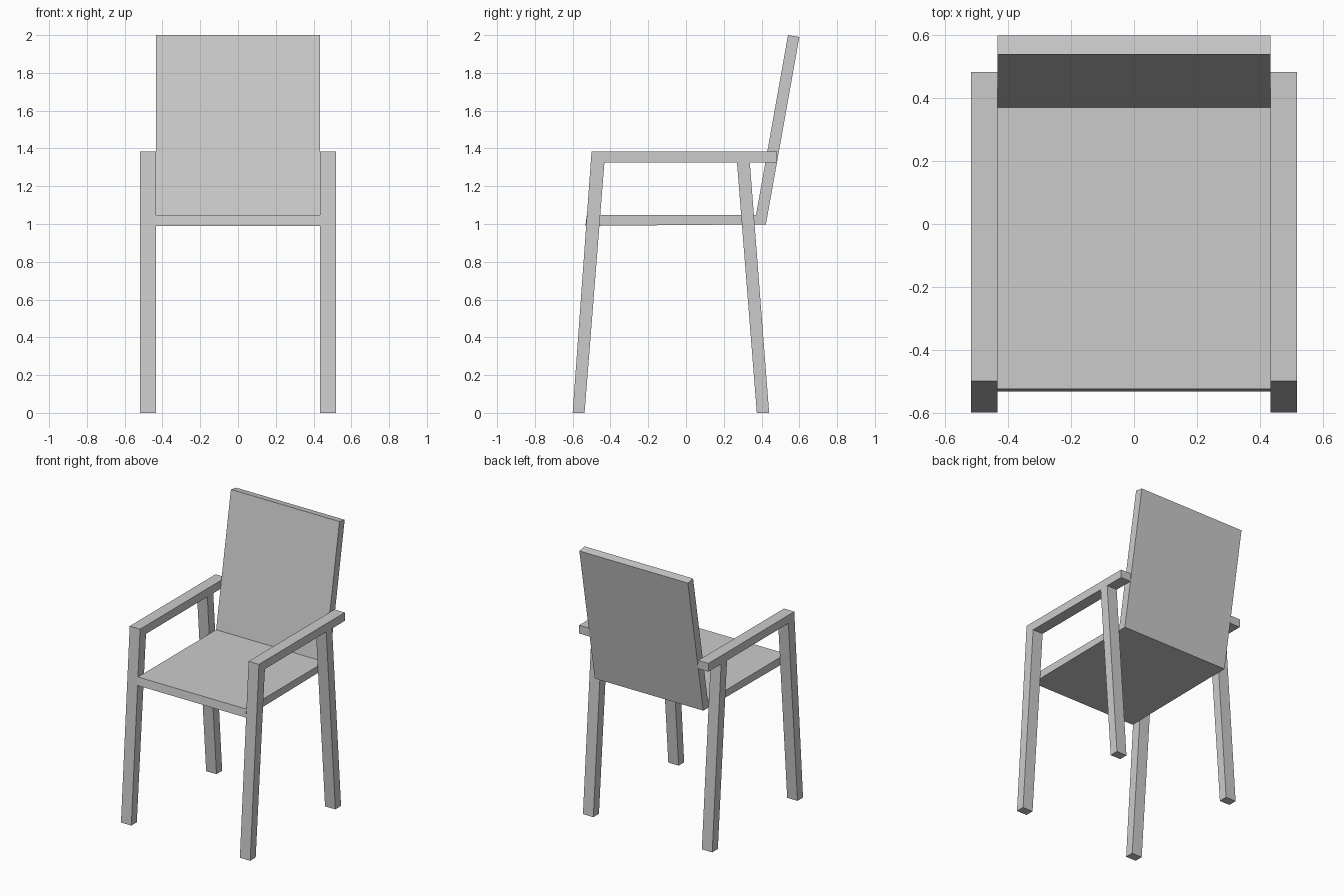
import bpy
import bmesh

if "Cube" in bpy.data.objects:
    bpy.data.objects.remove(bpy.data.objects["Cube"])


def slab(name, profile, x0, x1, mirror=False):
    """Extrude a side (y, z) profile from x0 to x1, optionally mirrored in x."""
    bm = bmesh.new()
    face = bm.faces.new([bm.verts.new((x0, y, z)) for y, z in profile])
    ext = bmesh.ops.extrude_face_region(bm, geom=[face], use_keep_orig=True)
    moved = [v for v in ext["geom"] if isinstance(v, bmesh.types.BMVert)]
    bmesh.ops.translate(bm, verts=moved, vec=(x1 - x0, 0, 0))
    bmesh.ops.recalc_face_normals(bm, faces=bm.faces)
    mesh = bpy.data.meshes.new(name)
    bm.to_mesh(mesh)
    bm.free()
    obj = bpy.data.objects.new(name, mesh)
    bpy.context.collection.objects.link(obj)
    if mirror:
        mod = obj.modifiers.new("Mirror", "MIRROR")
        mod.use_mirror_merge = False
    return obj


INNER, OUTER = 0.435, 0.518

# Front legs bending into the armrests
slab("front_legs_and_armrests",
     [(-0.60, 0), (-0.537, 0), (-0.432, 1.325), (0.483, 1.325),
      (0.483, 1.385), (-0.50, 1.385)], INNER, OUTER, True)

# Rear legs, leaning backwards under the armrests
slab("rear_legs",
     [(0.375, 0), (0.44, 0), (0.338, 1.325), (0.27, 1.325)],
     INNER, OUTER, True)

# Seat with a slanted front edge
slab("seat",
     [(-0.533, 0.99), (0.362, 0.998), (0.373, 1.048), (-0.525, 1.048)],
     -INNER, INNER)

# Reclined backrest
slab("backrest",
     [(0.362, 0.998), (0.423, 0.998), (0.60, 1.99), (0.54, 2.0)],
     -INNER, INNER)
